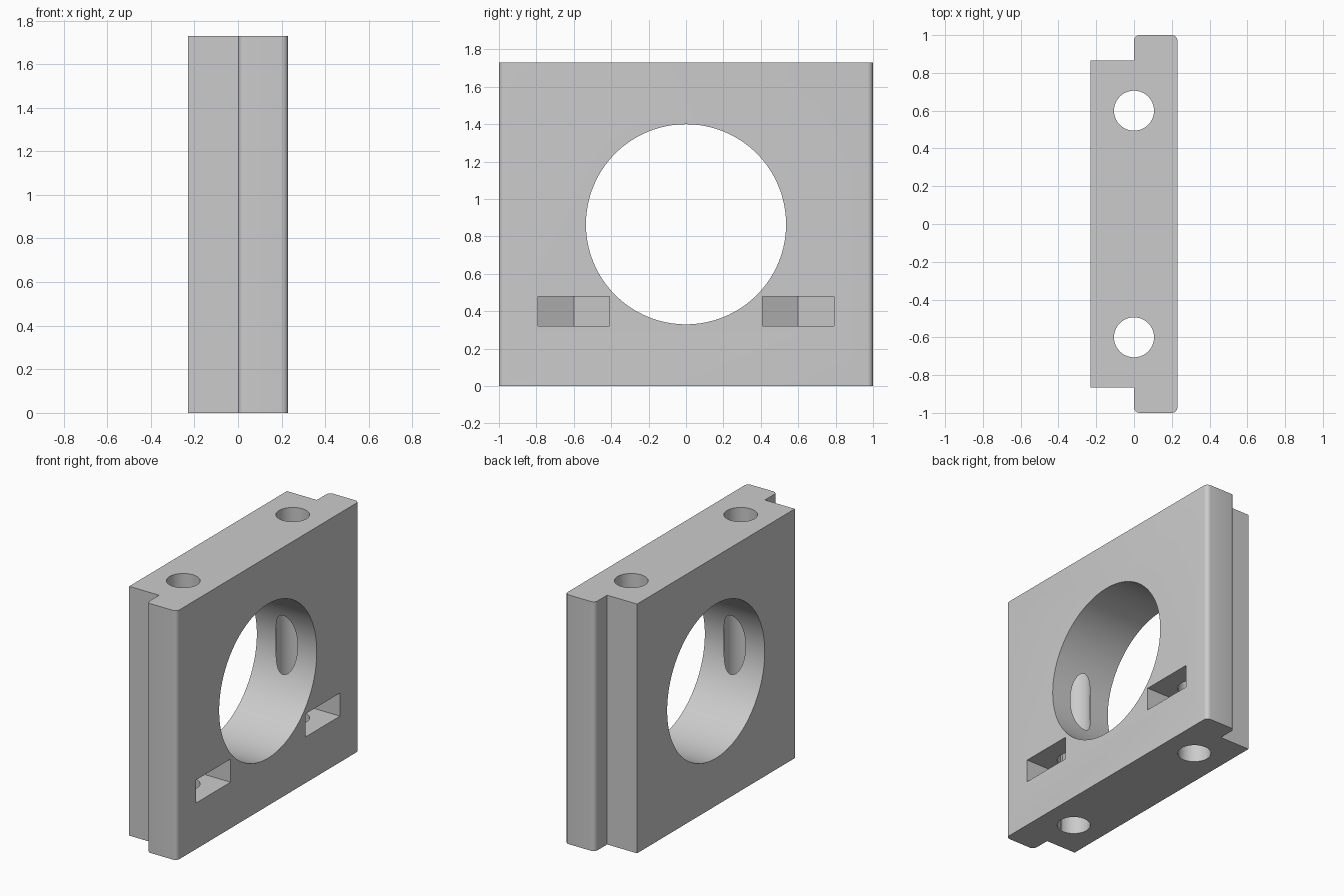
import bpy, bmesh, math
from mathutils import Matrix, Vector

cube = bpy.data.objects.get("Cube")
if cube:
    bpy.data.objects.remove(cube, do_unlink=True)

HEIGHT = 1.73
HALF = 0.23          # half thickness along x
HOLE_Y = 0.6         # bolt hole offset

grey = bpy.data.materials.new("plain grey")
grey.use_nodes = True
grey.diffuse_color = (0.6, 0.6, 0.6, 1)
grey.node_tree.nodes["Principled BSDF"].inputs["Base Color"].default_value = (0.6, 0.6, 0.6, 1)


def prism(name, points, z0, z1):
    """Extrude an outline in x, y from z0 up to z1."""
    bm = bmesh.new()
    face = bm.faces.new([bm.verts.new((x, y, z0)) for x, y in points])
    new = bmesh.ops.extrude_face_region(bm, geom=[face])["geom"]
    bmesh.ops.translate(bm, vec=(0, 0, z1 - z0),
                        verts=[v for v in new if isinstance(v, bmesh.types.BMVert)])
    bmesh.ops.recalc_face_normals(bm, faces=bm.faces)
    mesh = bpy.data.meshes.new(name)
    bm.to_mesh(mesh)
    bm.free()
    mesh.materials.append(grey)
    obj = bpy.data.objects.new(name, mesh)
    bpy.context.collection.objects.link(obj)
    return obj


def circle(radius, sides, cx=0, cy=0):
    step = math.tau / sides
    return [(cx + radius * math.cos(i * step), cy + radius * math.sin(i * step))
            for i in range(sides)]


def rounded(cx, cy, start, radius=0.03, steps=6):
    return [(cx + radius * math.cos(start + math.pi / 2 * i / steps),
             cy + radius * math.sin(start + math.pi / 2 * i / steps))
            for i in range(steps + 1)]


# Plate: narrow rear slab and wider front slab with rounded side edges
half = rounded(HALF - 0.03, 0.97, 0) + rounded(0.03, 0.97, math.pi / 2)
half += [(0, 0.865), (-HALF, 0.865)]
outline = half + [(x, -y) for x, y in reversed(half)]
plate = prism("mounting_plate", outline, 0, HEIGHT)

# Large bore through the plate
bore = prism("bore_cutter", circle(0.535, 128), -0.5, 0.5)
bore.data.transform(Matrix.Translation((0, 0, HEIGHT / 2)) @ Matrix.Rotation(math.pi / 2, 4, "Y"))
cutters = [bore]

# Vertical bolt holes and hexagonal nut pockets open on the +x face
flat = 0.19
r = flat / math.cos(math.pi / 6)
for side, y in (("left", -HOLE_Y), ("right", HOLE_Y)):
    cutters.append(prism(side + "_bolt_hole_cutter", circle(0.106, 40, 0, y), -0.1, HEIGHT + 0.1))
    nut = [(0.4, y - flat), (0.4, y + flat), (-r / 2, y + flat), (-r, y), (-r / 2, y - flat)]
    cutters.append(prism(side + "_nut_pocket_cutter", nut, 0.32, 0.48))

bpy.context.view_layer.objects.active = plate
plate.select_set(True)
for cutter in cutters:
    mod = plate.modifiers.new("cut", "BOOLEAN")
    mod.operation = "DIFFERENCE"
    mod.solver = "EXACT"
    mod.object = cutter
    bpy.ops.object.modifier_apply(modifier=mod.name)
for cutter in cutters:
    bpy.data.objects.remove(cutter, do_unlink=True)

bpy.ops.object.select_all(action="DESELECT")
plate.select_set(True)
bpy.ops.object.shade_smooth_by_angle(angle=math.radians(30))
